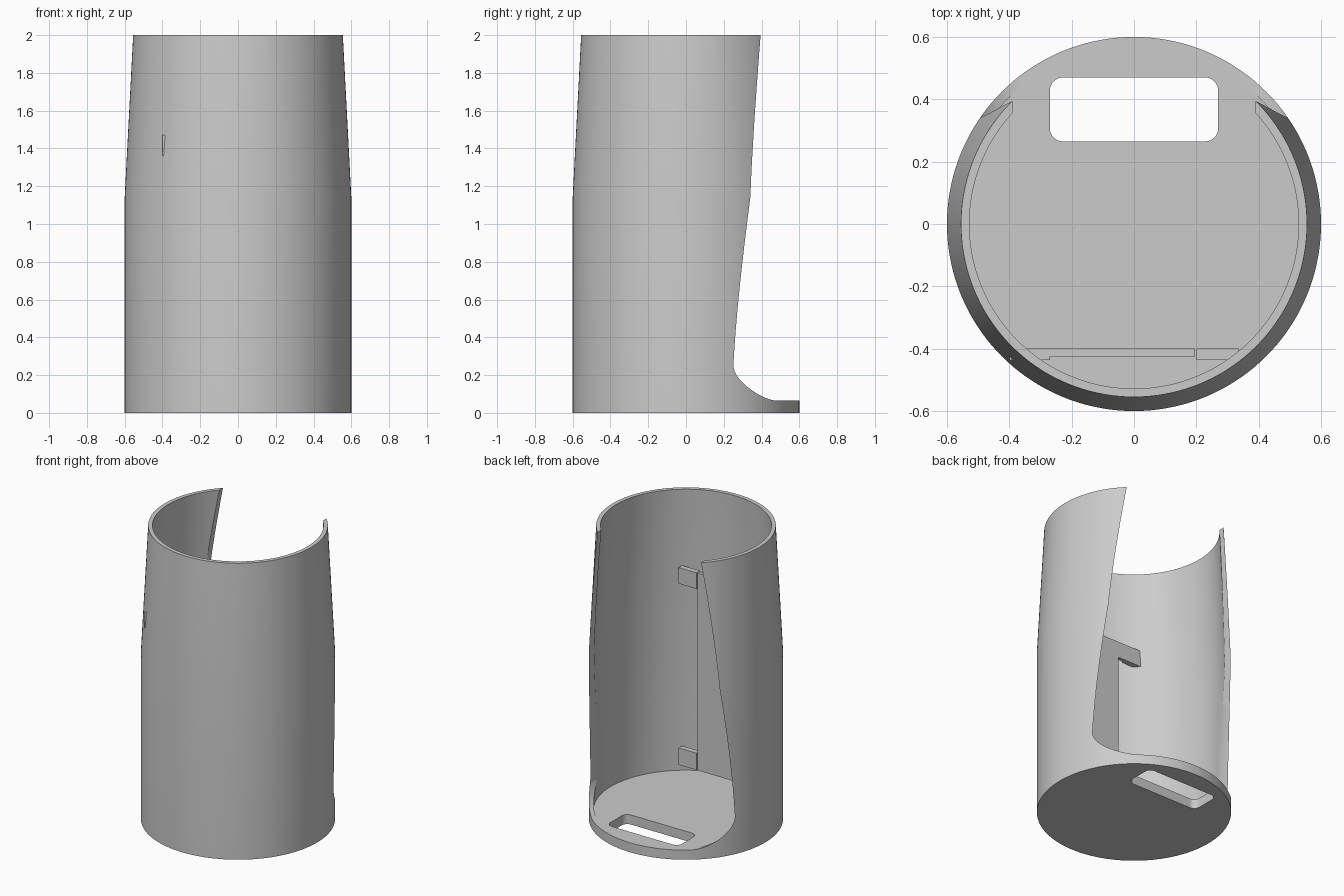
import bpy, bmesh, math
from mathutils import Vector, Matrix

cube = bpy.data.objects.get("Cube")
if cube:
    bpy.data.objects.remove(cube, do_unlink=True)

grey = bpy.data.materials.new("light grey plastic")
grey.use_nodes = True
colour = (0.6, 0.6, 0.6, 1)
grey.diffuse_color = colour
grey.node_tree.nodes["Principled BSDF"].inputs["Base Color"].default_value = colour


def make_object(name, bm):
    bmesh.ops.recalc_face_normals(bm, faces=bm.faces)
    mesh = bpy.data.meshes.new(name)
    bm.to_mesh(mesh)
    bm.free()
    mesh.materials.append(grey)
    obj = bpy.data.objects.new(name, mesh)
    bpy.context.collection.objects.link(obj)
    return obj


def activate(obj):
    bpy.ops.object.select_all(action='DESELECT')
    obj.select_set(True)
    bpy.context.view_layer.objects.active = obj


def prism(name, outline, direction):
    """Extrude a closed outline along a direction."""
    bm = bmesh.new()
    face = bm.faces.new([bm.verts.new(p) for p in outline])
    new = bmesh.ops.extrude_face_region(bm, geom=[face])["geom"]
    verts = [v for v in new if isinstance(v, bmesh.types.BMVert)]
    bmesh.ops.translate(bm, verts=verts, vec=direction)
    return make_object(name, bm)


def cut(target, cutter):
    activate(target)
    mod = target.modifiers.new("cut", 'BOOLEAN')
    mod.operation = 'DIFFERENCE'
    mod.solver = 'EXACT'
    mod.object = cutter
    bpy.ops.object.modifier_apply(modifier=mod.name)
    bpy.data.objects.remove(cutter, do_unlink=True)


def arc(cx, cy, r, start, end, steps):
    angles = [math.radians(start + (end - start) * i / steps) for i in range(steps + 1)]
    return [(cx + r * math.cos(a), cy + r * math.sin(a)) for a in angles]


# Tapered cup: a revolved wall and floor profile
floor_z, sides = 0.065, 144
profile = [(0, 0), (0.6, 0), (0.6, 1.14), (0.555, 2),
           (0.528, 2), (0.57, 1.14), (0.57, floor_z), (0, floor_z)]
bm = bmesh.new()
verts = [bm.verts.new((r, 0, z)) for r, z in profile]
edges = [bm.edges.new(pair) for pair in zip(verts, verts[1:])]
bmesh.ops.spin(bm, geom=verts + edges, cent=(0, 0, 0), axis=(0, 0, 1),
               angle=math.tau, steps=sides, use_merge=True)
bmesh.ops.remove_doubles(bm, verts=bm.verts, dist=0.0001)
cup = make_object("cup_shell", bm)

# Rear opening: bulging sides and rounded lower corners
half = arc(0.355, floor_z + 0.19, 0.19, -90, 0, 16)
steps = 20
for i in range(1, steps + 1):
    t = i / steps
    half.append((0.545 - 0.045 * t - 0.11 * t * t, floor_z + 0.19 + 1.745 * t))
half.append((half[-1][0], 2.2))
outline = half + [(-x, z) for x, z in reversed(half)]
cut(cup, prism("opening_cutter", [(x, 0.02, z) for x, z in outline], (0, 1, 0)))

# Rounded slot through the floor
slot = []
for x, y, a in ((0.228, 0.428, 0), (-0.228, 0.428, 90),
                (-0.228, 0.307, 180), (0.228, 0.307, 270)):
    slot += arc(x, y, 0.042, a, a + 90, 8)
cut(cup, prism("slot_cutter", [(x, y, -0.1) for x, y in slot], (0, 0, 0.3)))

activate(cup)
bpy.ops.object.shade_smooth_by_angle(angle=math.radians(25))


def box(name, x0, x1, y0, y1, z0, z1):
    corners = [(x0, y0, z0), (x1, y0, z0), (x1, y1, z0), (x0, y1, z0)]
    return prism(name, corners, (0, 0, z1 - z0))


# Flat panel inside the front wall, held by tabs at top and bottom
back_y, thin_y, thick_y = -0.4, -0.425, -0.437
box("inner_panel", -0.21, 0.195, thin_y, back_y, 0.125, 1.47)
for level, z0, z1 in (("lower", 0.125, 0.24), ("upper", 1.36, 1.47)):
    box(level + "_left_tab", 0.2, 0.335, thick_y, back_y, z0, z1)
    box(level + "_right_tab", -0.4, -0.27, thick_y, back_y, z0, z1)
    box(level + "_right_tab_link", -0.27, -0.21, thin_y, back_y, z0, z1)
